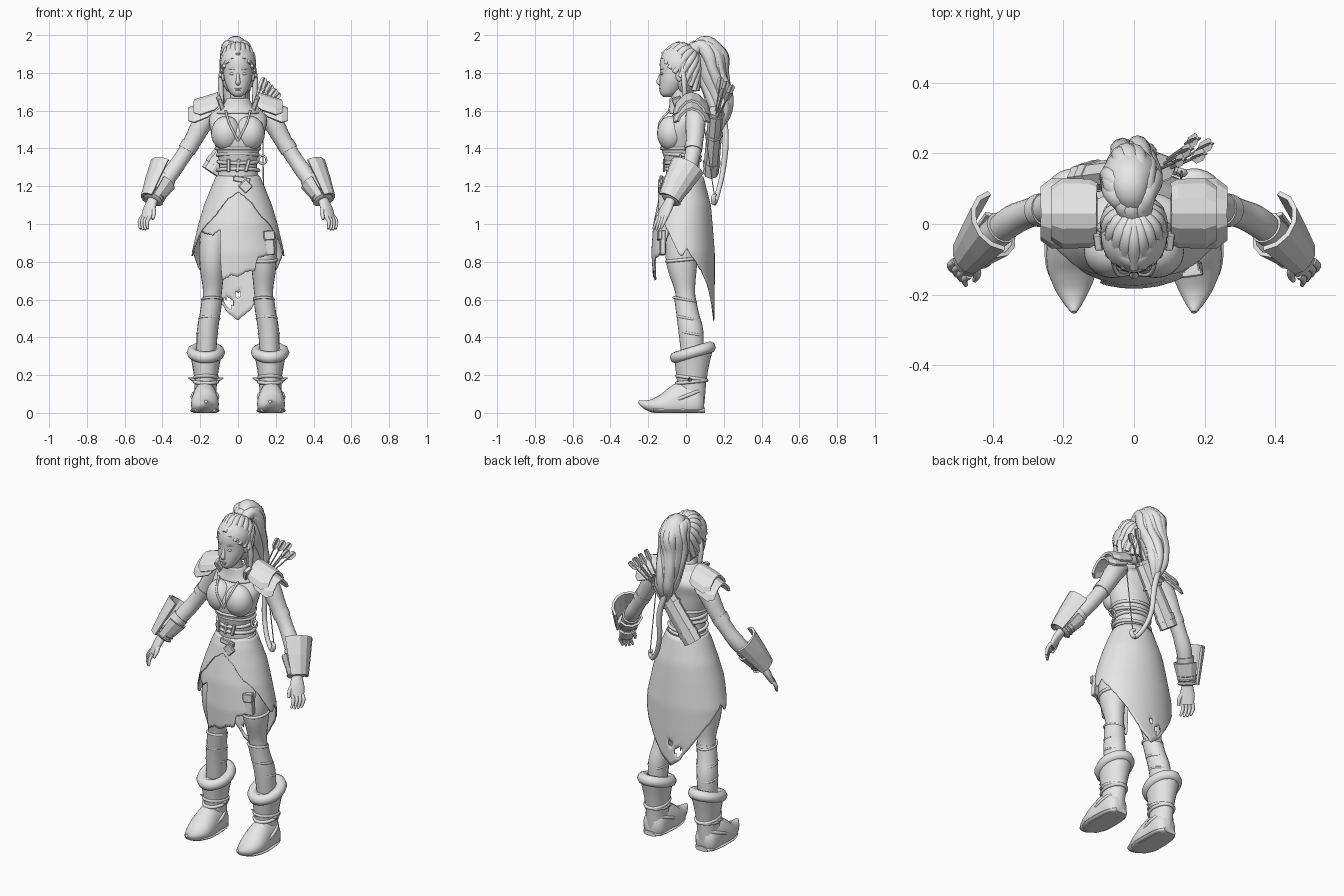
import bpy, bmesh, random
from math import sin, cos, pi, radians, sqrt
from mathutils import Vector, Matrix, Euler

random.seed(4)
if "Cube" in bpy.data.objects:
    bpy.data.objects.remove(bpy.data.objects["Cube"])

clay = bpy.data.materials.new("light_grey")
clay.use_nodes = True
clay.diffuse_color = (0.8, 0.8, 0.8, 1)
for node in clay.node_tree.nodes:
    if node.type == 'BSDF_PRINCIPLED':
        node.inputs["Base Color"].default_value = clay.diffuse_color


def finish(name, bm, both=False, thick=0, smooth=True, bevel=0):
    """Turn a bmesh into a shaded object, optionally mirrored and thickened."""
    bmesh.ops.recalc_face_normals(bm, faces=bm.faces)
    for v in bm.verts:
        v.co.z = max(v.co.z, 0)
    mesh = bpy.data.meshes.new(name)
    bm.to_mesh(mesh)
    bm.free()
    mesh.materials.append(clay)
    for p in mesh.polygons:
        p.use_smooth = smooth
    if smooth:
        mesh.set_sharp_from_angle(angle=radians(50))
    obj = bpy.data.objects.new(name, mesh)
    bpy.context.scene.collection.objects.link(obj)
    if thick:
        solid = obj.modifiers.new("thickness", 'SOLIDIFY')
        solid.thickness, solid.offset = thick, 0
    if bevel:
        obj.modifiers.new("bevel", 'BEVEL').width = bevel
    if both:
        obj.modifiers.new("mirror", 'MIRROR').use_mirror_merge = False


def skin(name, rings, closed=True, caps=True, loop=False, **kw):
    """Bridge a list of point rings with quads."""
    bm = bmesh.new()
    rows = [[bm.verts.new(p) for p in ring] for ring in rings]
    n = len(rows[0])
    pairs = list(zip(rows, rows[1:])) + ([(rows[-1], rows[0])] if loop else [])
    for a, b in pairs:
        for i in range(n if closed else n - 1):
            j = (i + 1) % n
            bm.faces.new((a[i], a[j], b[j], b[i]))
    if caps and closed and not loop:
        bm.faces.new(rows[0])
        bm.faces.new(rows[-1])
    finish(name, bm, **kw)


def spline(points, k):
    """Catmull-Rom subdivision of sections of any dimension."""
    p = [Vector(q) for q in points]
    p = [2 * p[0] - p[1]] + p + [2 * p[-1] - p[-2]]
    out = []
    for a, b, c, d in zip(p, p[1:], p[2:], p[3:]):
        for j in range(k):
            t = j / k
            out.append((2 * b + (c - a) * t + (2 * a - 5 * b + 4 * c - d) * t * t
                        + (3 * b - a - 3 * c + d) * t ** 3) / 2)
    return out + [p[-2]]


def loft(name, secs, n=20, k=4, level=False, ref=(0, 1, 0), arc=None, **kw):
    """Sweep ellipses (x, y, z, radius[, radius]) along a path."""
    secs = spline([s if len(s) == 5 else (*s, s[3]) for s in secs], k)
    mids = [Vector(s[:3]) for s in secs]
    start, end = arc or (0, 360)
    steps = n + 1 if arc else n
    rings = []
    for i, (s, c) in enumerate(zip(secs, mids)):
        u, v = Vector((1, 0, 0)), Vector((0, 1, 0))
        if not level:
            t = (mids[min(i + 1, len(mids) - 1)] - mids[max(i - 1, 0)]).normalized()
            v = Vector(ref)
            v = (v - t * t.dot(v)).normalized()
            u = t.cross(v)
        angles = [radians(start + (end - start) * j / n) for j in range(steps)]
        rings.append([c + u * max(s[3], .001) * cos(a) + v * max(s[4], .001) * sin(a)
                      for a in angles])
    skin(name, rings, closed=not arc, **kw)


def band(name, c, rx, ry, r, tilt=0, **kw):
    """Elliptical hoop lying flat, raised toward the back by tilt."""
    rings = []
    for i in range(32):
        a = i * pi / 16
        rings.append([Vector(c) + Vector(((rx + r * cos(b)) * cos(a), (ry + r * cos(b)) * sin(a),
                      r * sin(b) + tilt * ry * sin(a))) for b in (j * pi / 4 for j in range(8))])
    skin(name, rings, loop=True, **kw)


def ball(name, loc, size, keep=None, **kw):
    bm = bmesh.new()
    bmesh.ops.create_uvsphere(bm, u_segments=28, v_segments=18, radius=1,
                              matrix=Matrix.LocRotScale(Vector(loc), None, Vector(size)))
    if keep:
        drop = [f for f in bm.faces if not keep(f.calc_center_median())]
        bmesh.ops.delete(bm, geom=drop, context='FACES')
    finish(name, bm, **kw)


def box(name, loc, size, rot=(0, 0, 0), **kw):
    bm = bmesh.new()
    bmesh.ops.create_cube(bm, size=1, matrix=Matrix.LocRotScale(
        Vector(loc), Euler([radians(r) for r in rot]), Vector(size)))
    finish(name, bm, smooth=False, bevel=.004, **kw)


def lerp(table, x):
    for a, b in zip(table, table[1:]):
        if x <= b[0]:
            t = max(0, (x - a[0]) / (b[0] - a[0]))
            return [p + (q - p) * t for p, q in zip(a[1:], b[1:])]
    return list(table[-1][1:])


HIPS = [(.49, .23, .145, -.005), (.7, .24, .158, -.015), (.85, .235, .163, -.02), (1, .2, .152, -.021),
        (1.1, .17, .137, -.015), (1.2, .13, .113, -.017), (1.25, .108, .097, -.014)]


def cloth(name, hem, grow, holes=()):
    """Skirt panel hung round the hips; hem gives (degrees from front, height)."""
    bm = bmesh.new()
    cols, rows, grid = 120, 26, []
    first, last = hem[0][0], hem[-1][0]
    for i in range(cols + 1):
        deg = first + (last - first) * i / cols
        low = lerp(hem, deg)[0] + random.uniform(-.004, .004) * (0 < i < cols)
        line = []
        for j in range(rows + 1):
            z = 1.25 + (low - 1.25) * j / rows
            rx, ry, cy = lerp(HIPS, z)
            a = radians(deg)
            line.append(bm.verts.new(((rx + grow) * sin(a), cy - (ry + grow) * cos(a), z)))
        grid.append(line)
    for a, b in zip(grid, grid[1:]):
        for j in range(rows):
            quad = (a[j], b[j], b[j + 1], a[j + 1])
            m = sum((v.co for v in quad), Vector()) / 4
            if not any(m.y > 0 and (m.x - x) ** 2 + (m.z - z) ** 2 / 2 < r * r for x, z, r in holes):
                bm.faces.new(quad)
    bmesh.ops.remove_doubles(bm, verts=bm.verts, dist=.0001)
    finish(name, bm, thick=.007)


# Torso, neck and bodice
loft("torso", [(0, 0, 1.05, .15, .11), (0, -.01, 1.2, .118, .095), (0, -.018, 1.3, .1, .09),
               (0, -.024, 1.36, .105, .095), (0, -.028, 1.43, .126, .108), (0, -.022, 1.5, .146, .108),
               (0, .01, 1.57, .15, .085), (0, .0, 1.615, .1, .062), (0, -.025, 1.65, .05, .047),
               (0, -.04, 1.7, .042, .042), (0, -.045, 1.75, .04, .04)], n=32, level=True)
ball("bust", (.062, -.078, 1.48), (.08, .075, .092), both=True)
loft("collar", [(0, -.01, 1.585, .115, .085), (0, -.02, 1.62, .08, .066), (0, -.03, 1.665, .054, .052)],
     level=True, caps=False, thick=.008)
band("choker", (0, -.032, 1.655), .05, .048, .008)
loft("neckline_cord", [(.065, -.09, 1.6, .006), (.045, -.142, 1.53, .006), (0, -.136, 1.44, .006)],
     n=8, both=True)
band("underbust_trim", (0, -.026, 1.4), .114, .104, .009)
for i, z in enumerate((1.25, 1.285, 1.33, 1.365)):
    band(f"waist_belt_{i}", (0, -.02, z), .104 + .004 * (i % 2), .094, .01, tilt=.08 * (-1) ** i)
for i, x in enumerate((-.05, 0, .05)):
    box(f"belt_clasp_{i}", (x, -.117, 1.31), (.02, .012, .07), rot=(0, 8 * i, 0))
box("buckle", (.04, -.14, 1.2), (.055, .018, .055), rot=(0, 45, 0))
box("buckle_plate", (.02, -.13, 1.235), (.09, .018, .03), rot=(0, 10, 0))
loft("belt_ring", [(.13 + .02 * cos(a), -.03, 1.34 + .022 * sin(a), .006)
                   for a in (i * pi / 6 for i in range(13))], n=8, k=1)

# Skirt: overskirt open at the front, with a torn panel beneath
side = [(20, 1.13), (40, 1.04), (62, .97), (84, .84), (90, .83), (98, .87), (115, .8), (140, .69), (165, .54)]
hem = [(-180, .49)] + [(-a, z) for a, z in reversed(side)] + [(0, 1.17)] + side + [(180, .49)]
cloth("overskirt", hem, .006, holes=[(-.05, .58, .02), (0, .62, .012)])
cloth("front_panel", [(-65, .96), (-40, .94), (-27, .97), (-24, .85), (-21, .7), (-8, .73), (0, .72),
                      (12, .75), (22, .75), (26, .82), (45, .84), (62, .95)], -.003)

# Legs, stockings and boots
loft("leg", [(.095, 0, 1.08, .08, .1), (.125, -.02, .92, .078, .09), (.136, -.022, .78, .067, .08),
             (.135, -.005, .64, .05, .053), (.145, .008, .54, .051, .056), (.16, .028, .45, .052, .06),
             (.168, .035, .3, .043, .05)], level=True, both=True)
loft("stocking", [(.135, -.006, .61, .055, .057), (.147, .008, .53, .055, .06), (.161, .025, .44, .056, .066),
                  (.168, .033, .32, .052, .06)], level=True, both=True)
for i, (x, y, z) in enumerate([(.137, -.006, .6), (.152, .014, .5), (.163, .028, .42)]):
    band(f"stocking_wrap_{i}", (x, y, z), .052, .058, .007, tilt=-.2, both=True)
band("thigh_strap", (.135, -.022, .81), .07, .08, .009, tilt=.1)
box("thigh_pouch", (.165, -.125, .9), (.05, .03, .13), rot=(0, -4, 8))
box("thigh_pouch_flap", (.165, -.14, .94), (.06, .02, .05), rot=(0, -4, 8))
loft("boot_shaft", [(.172, .03, .03, .06, .065), (.172, .03, .1, .058, .072), (.17, .03, .17, .06, .078),
                    (.17, .032, .25, .072, .09), (.17, .036, .32, .086, .102)], level=True, both=True)
band("boot_cuff", (.17, .036, .32), .07, .09, .032, tilt=.3, both=True)
loft("boot_foot", [(.174, .095, .05, .04, .05), (.174, .06, .05, .066, .1), (.175, -.02, .05, .07, .115),
                   (.175, -.08, .045, .074, .09), (.175, -.13, .04, .07, .058), (.174, -.18, .038, .052, .036),
                   (.172, -.22, .045, .03, .022), (.17, -.25, .06, .008, .008)],
     ref=(0, 0, 1), both=True)
loft("boot_sole", [(.174, .1, .012, .04, .016), (.174, .04, .012, .072, .016), (.176, -.1, .012, .077, .016),
                   (.174, -.17, .016, .056, .016)], ref=(0, 0, 1), both=True)
for i, (z, tilt) in enumerate([(.165, .1), (.185, -.15)]):
    band(f"boot_strap_{i}", (.17, .03, z), .06, .078, .01, tilt=tilt, both=True)
band("instep_strap", (.175, -.01, .085), .066, .095, .01, tilt=.4, both=True)
for i, s in enumerate((-1, 1)):
    loft(f"boot_spike_{i}", [(.17 + s * .06, .02, .175, .014), (.17 + s * .095, .015, .185, .001)],
         n=6, k=1, both=True, smooth=False)

# Arms, bracers and hands
loft("arm", [(.14, .05, 1.59, .05), (.185, .05, 1.54, .054), (.24, .045, 1.44, .046), (.3, .03, 1.345, .041),
             (.36, .0, 1.26, .043), (.45, -.08, 1.13, .027)], both=True)
loft("arm_band", [(.25, .042, 1.425, .048), (.272, .038, 1.39, .047)], k=1, both=True)
loft("bracer_plate", [(.378, .01, 1.3, .09, .085), (.42, -.04, 1.215, .074, .07), (.462, -.087, 1.13, .056, .05)],
     n=6, k=1, ref=(1, 0, .6), arc=(8, 172), thick=.014, smooth=False, both=True)
loft("bracer_inner_plate", [(.398, -.03, 1.225, .066), (.452, -.08, 1.135, .046)],
     n=6, k=1, ref=(1, 0, .6), arc=(172, 368), thick=.012, smooth=False, both=True)
loft("bracer_lining", [(.375, -.01, 1.24, .048), (.445, -.075, 1.14, .04)], k=1, both=True)
for i in range(3):
    c = Vector((.43, -.06, 1.165)) + Vector((.009, -.009, -.017)) * i
    loft(f"wrist_wrap_{i}", [(*(c + Vector((.45, -.45, -.77)) * d), r)
         for d, r in ((-.009, .044), (0, .056), (.009, .044))], k=2, both=True)
loft("palm", [(.45, -.08, 1.13, .024, .028), (.47, -.105, 1.08, .021, .04), (.487, -.125, 1.03, .015, .036)],
     ref=(1, 1, 0), both=True)
spread = Vector((.7, .7, 0))
for i in range(4):
    b = Vector((.487, -.125, 1.04)) + spread * (i - 1.5) * .019
    bend = [b, b + Vector((.014, -.012, -.03)), b + Vector((.01, -.028, -.066 - .006 * (i in (1, 2))))]
    loft(f"finger_{i}", [(*p, r) for p, r in zip(bend, (.011, .01, .006))], n=10, both=True)
loft("thumb", [(.455, -.105, 1.1, .014), (.445, -.14, 1.06, .012), (.452, -.16, 1.025, .007)], n=10, both=True)

# Layered shoulder plates with a ridged cross-section
RIDGE = [(-.064, -.085), (-.05, -.052), (-.01, -.012), (.03, 0), (.07, -.012), (.11, -.052), (.124, -.085)]
for i, (xa, xb, za, zb) in enumerate([(.105, .232, 1.692, 1.652), (.14, .262, 1.655, 1.61)]):
    rows = [[(xa + (xb - xa) * t, .03 + (y - .03) * w, za + (zb - za) * t + d * w) for y, d in RIDGE]
            for t, w in ((0, .85), (.15, .97), (.75, 1), (1, .75))]
    skin(f"shoulder_plate_{i}", rows, closed=False, thick=.014, smooth=False, both=True)
box("plate_strap", (.09, -.04, 1.635), (.025, .05, .08), rot=(20, 20, 0), both=True)

# Head and face
loft("head", [(0, -.1, 1.672, .016, .02), (0, -.088, 1.695, .043, .05), (0, -.067, 1.75, .068, .072),
              (0, -.05, 1.8, .077, .087), (0, -.042, 1.86, .077, .096), (0, -.04, 1.915, .06, .076),
              (0, -.04, 1.93, .02, .03)], n=32, level=True)
loft("nose", [(0, -.126, 1.81, .006), (0, -.139, 1.775, .009), (0, -.146, 1.75, .013, .011),
              (0, -.13, 1.738, .01, .007)], n=12)
ball("upper_lip", (0, -.134, 1.717), (.02, .009, .005))
ball("lower_lip", (0, -.133, 1.708), (.017, .009, .006))
ball("eye", (.031, -.126, 1.795), (.014, .008, .007), both=True)
loft("brow", [(.012, -.133, 1.816, .004), (.035, -.126, 1.823, .005), (.06, -.1, 1.816, .003)], n=8, both=True)
ball("ear", (.079, -.035, 1.785), (.01, .02, .03), both=True)

# Swept-back hair: cap, nape, strands gathered at the tie, side locks
crown, size = Vector((0, -.033, 1.845)), Vector((.094, .106, .102))
ball("hair_cap", crown, size, keep=lambda p: p.y + .9 * (p.z - 1.8) > -.05)
ball("hair_nape", (0, .0, 1.785), (.088, .068, .105))
tie = Vector((0, .05, 1.92))
for i in range(-10, 11):
    a = radians(18 * i)
    s = Vector((.087 * sin(a), -.033 - .094 * cos(a), 1.895 - .19 * min(1, abs(i) / 8)))
    d = (s + tie) / 2 - crown + Vector((0, 0, .02))
    m = crown + d / sqrt(sum((p / q) ** 2 for p, q in zip(d, size))) * .97
    loft(f"hair_strand_{i + 10}", [(*s, .012), (*m, .022), (*tie, .014)], n=10, ref=(1, .2, .1))
loft("side_lock", [(.085, -.02, 1.83, .01), (.092, -.01, 1.75, .015), (.086, -.01, 1.66, .011),
                   (.08, -.045, 1.58, .003)], n=10, both=True)
loft("hair_tie", [(0, .03, 1.91, .036), (0, .06, 1.935, .036)], k=1, ref=(1, 0, 0))

# Ponytail: core with twisting locks around it
TAIL = [(0, .05, 1.925, .034), (-.01, .1, 1.943, .056), (-.01, .135, 1.89, .078), (-.01, .14, 1.8, .076),
        (-.01, .17, 1.7, .066), (0, .185, 1.6, .047), (.01, .18, 1.5, .012)]
loft("ponytail", TAIL, ref=(1, 0, 0))
for i in range(11):
    turn, twist = i * 2 * pi / 11, random.uniform(.1, .45)
    lock = [(x + .8 * r * cos(turn + twist * j), y + .8 * r * sin(turn + twist * j), z,
             .008 if j == len(TAIL) - 1 else .02 + random.uniform(0, .012))
            for j, (x, y, z, r) in enumerate(TAIL)]
    loft(f"ponytail_lock_{i}", lock, n=10, ref=(1, 0, 0))

# Quiver with arrows, and the bow slung beside it
mouth, base = Vector((.075, .16, 1.6)), Vector((-.14, .132, 1.272))
loft("quiver", [(*base, .06, .042), (*mouth, .05, .04)], n=8, k=1, smooth=False)
for i, t in enumerate((.1, .6, .95)):
    p = base.lerp(mouth, t)
    loft(f"quiver_band_{i}", [(*p, .063, .046), (*p.lerp(mouth, .1), .062, .046)], n=8, k=1, smooth=False)
for i in range(5):
    tip = Vector((.14 + .02 * i, .185 + .06 * (i * 2 % 5) / 4, 1.775 - .02 * i))
    root = mouth + Vector((.008 * (i - 2), .01 * (i % 3 - 1), -.05))
    loft(f"arrow_shaft_{i}", [(*root, .004), (*tip, .004)], n=6, k=1)
    for j in range(2):
        flat = (.018, .002) if j else (.002, .018)
        loft(f"arrow_vane_{i}_{j}", [(*root.lerp(tip, t), *[max(w * f, .002) for w in flat])
             for t, f in ((.68, .1), (.78, 1), (.95, 1), (1, .6))], n=4, k=1, smooth=False)
loft("bow_limb", [(-.07, .16, 1.66, .012), (-.01, .2, 1.56, .015), (.03, .21, 1.43, .016), (.04, .195, 1.28, .014),
                  (.075, .17, 1.17, .013), (.12, .15, 1.11, .013), (.14, .145, 1.14, .012),
                  (.12, .155, 1.155, .008)], n=12, ref=(1, 0, 0))
loft("bow_string", [(.135, .15, 1.15, .003), (.13, .085, 1.6, .003)], n=6, k=1)
